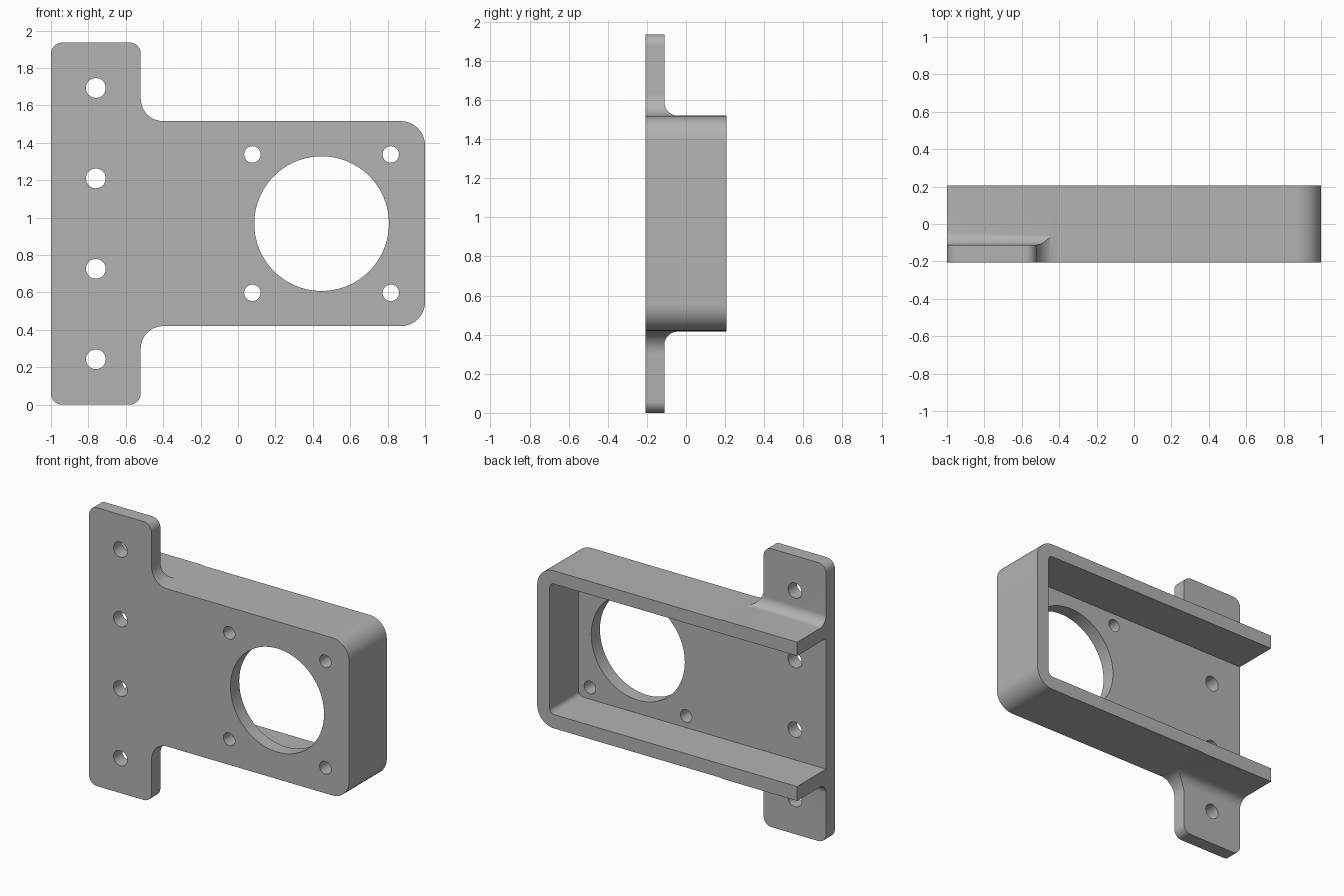
import bpy, bmesh, math
from mathutils import Vector

cube = bpy.data.objects.get("Cube")
if cube:
    bpy.data.objects.remove(cube, do_unlink=True)

grey = bpy.data.materials.new("plain grey")
grey.use_nodes = True
grey.diffuse_color = (0.45, 0.45, 0.45, 1)
grey.node_tree.nodes["Principled BSDF"].inputs["Base Color"].default_value = grey.diffuse_color

FRONT, BACK = -0.207, 0.207
WALL = 0.096
PLATE_BACK = FRONT + WALL
LOW, HIGH, TOP = 0.42, 1.52, 1.936
MID = TOP / 2
TAB_X = -0.52
ROOT = 0.07


def rounded(corners, steps=12):
    """Round each (a, b, radius) corner of a 2D outline."""
    pts = []
    for i, (a, b, r) in enumerate(corners):
        p = Vector((a, b))
        if r == 0:
            pts.append(p)
            continue
        u = (Vector(corners[i - 1][:2]) - p).normalized()
        v = (Vector(corners[(i + 1) % len(corners)][:2]) - p).normalized()
        for k in range(steps + 1):
            t = k / steps * math.pi / 2
            pts.append(p + u * r * (1 - math.sin(t)) + v * r * (1 - math.cos(t)))
    return pts


def prism(name, pts, place, start, end):
    """Extrude a 2D outline; place maps (a, b, depth) to a 3D point."""
    bm = bmesh.new()
    face = bm.faces.new([bm.verts.new(place(p[0], p[1], start)) for p in pts])
    made = bmesh.ops.extrude_face_region(bm, geom=[face])["geom"]
    shift = Vector(place(0, 0, end)) - Vector(place(0, 0, start))
    bmesh.ops.translate(bm, vec=shift, verts=[g for g in made if isinstance(g, bmesh.types.BMVert)])
    bmesh.ops.recalc_face_normals(bm, faces=bm.faces)
    mesh = bpy.data.meshes.new(name)
    bm.to_mesh(mesh)
    bm.free()
    mesh.materials.append(grey)
    obj = bpy.data.objects.new(name, mesh)
    bpy.context.collection.objects.link(obj)
    return obj


def along_y(a, b, d):
    return (a, d, b)


def along_x(a, b, d):
    return (d, a, b)


# Bracket outline: tall mounting flange on one side, rounded box on the other
half = [(TAB_X, 0, 0.06), (TAB_X, LOW, 0.12), (1, LOW, 0.13)]
outline = [(-1, 0, 0.06)] + half
outline += [(a, TOP - b, r) for a, b, r in reversed(half)] + [(-1, TOP, 0.06)]
bracket = prism("motor_bracket", rounded(outline), along_y, FRONT, BACK)

# Open-ended cavity behind the face plate
inner = 0.035
cavity = [(-1.2, LOW + WALL, 0), (1 - WALL, LOW + WALL, inner),
          (1 - WALL, HIGH - WALL, inner), (-1.2, HIGH - WALL, 0)]
cutters = [prism("cavity_cutter", rounded(cavity), along_y, PLATE_BACK, 0.4)]

# Thin the flange ends, leaving a rounded root against the box
relief = [(PLATE_BACK, HIGH, ROOT), (0.4, HIGH, 0), (0.4, 2.1, 0), (PLATE_BACK, 2.1, 0)]
upper = rounded(relief)
lower = [(a, TOP - b) for a, b in upper]
for name, pts in (("upper_relief_cutter", upper), ("lower_relief_cutter", lower)):
    cutters.append(prism(name, pts, along_x, -1.2, -0.39))

# Centre opening, four screw holes around it, and four flange holes
holes = [(0.447, MID, 0.36, 96)]
holes += [(0.447 + sx * 0.37, MID + sz * 0.37, 0.044, 32) for sx in (-1, 1) for sz in (-1, 1)]
holes += [(-0.76, MID + k * 0.4835, 0.053, 32) for k in (-1.5, -0.5, 0.5, 1.5)]
for x, z, r, n in holes:
    ring = [(x + r * math.cos(i * math.tau / n), z + r * math.sin(i * math.tau / n)) for i in range(n)]
    cutters.append(prism("hole_cutter", ring, along_y, -0.4, 0.1))

# Apply the cuts, then discard the cutters
bpy.context.view_layer.objects.active = bracket
for cutter in cutters:
    cutter.hide_render = True
    mod = bracket.modifiers.new("cut", "BOOLEAN")
    mod.operation = "DIFFERENCE"
    mod.solver = "EXACT"
    mod.object = cutter
    bpy.ops.object.modifier_apply(modifier=mod.name)
for cutter in cutters:
    bpy.data.objects.remove(cutter, do_unlink=True)

bpy.ops.object.select_all(action="DESELECT")
bracket.select_set(True)
bpy.ops.object.shade_smooth_by_angle(angle=math.radians(30))
